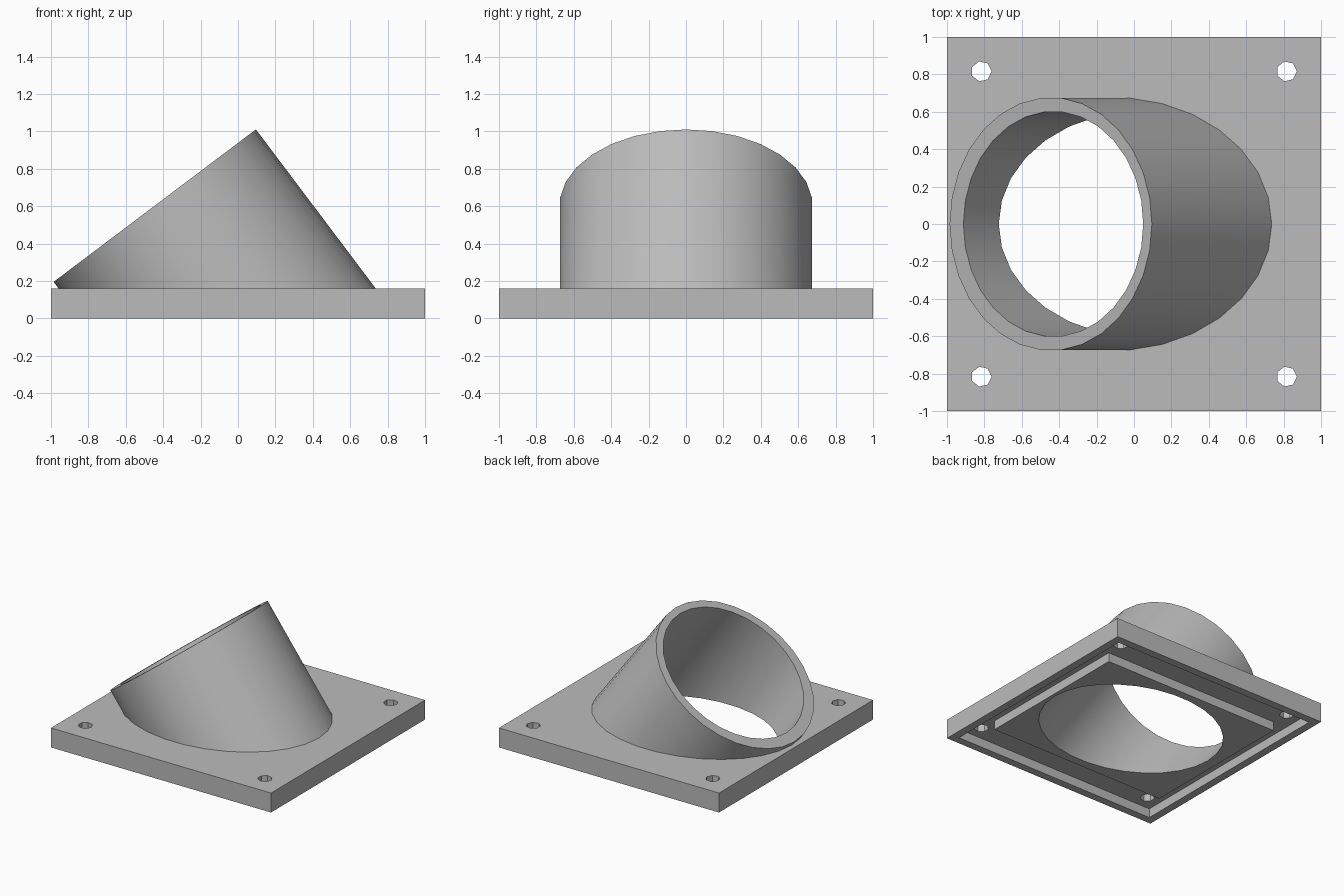
import bpy, bmesh, math
from mathutils import Matrix, Vector

old = bpy.data.objects.get("Cube")
if old:
    bpy.data.objects.remove(old, do_unlink=True)

TILT = math.radians(37)
PLATE_H = 0.16
GROOVE_D = 0.075

grey = bpy.data.materials.new("plain grey")
grey.use_nodes = True
colour = (0.5, 0.5, 0.5, 1)
grey.diffuse_color = colour
grey.node_tree.nodes["Principled BSDF"].inputs["Base Color"].default_value = colour


def prism(name, outline, z0, z1, matrix=None):
    """Solid made by extruding a flat outline from z0 to z1."""
    bm = bmesh.new()
    base = bm.faces.new([bm.verts.new((x, y, z0)) for x, y in outline])
    top = bmesh.ops.extrude_face_region(bm, geom=[base])["geom"]
    bmesh.ops.translate(bm, vec=(0, 0, z1 - z0),
                        verts=[g for g in top if isinstance(g, bmesh.types.BMVert)])
    if matrix:
        bm.transform(matrix)
    bmesh.ops.recalc_face_normals(bm, faces=bm.faces[:])
    mesh = bpy.data.meshes.new(name)
    bm.to_mesh(mesh)
    bm.free()
    mesh.materials.append(grey)
    obj = bpy.data.objects.new(name, mesh)
    bpy.context.collection.objects.link(obj)
    return obj


def rect(hx, hy):
    return [(-hx, -hy), (hx, -hy), (hx, hy), (-hx, hy)]


def ngon(r, n, cx=0, cy=0):
    turn = 2 * math.pi / n
    return [(cx + r * math.cos(i * turn), cy + r * math.sin(i * turn)) for i in range(n)]


def combine(target, tool, operation):
    """Apply a boolean and discard the tool object."""
    mod = target.modifiers.new("combine", 'BOOLEAN')
    mod.operation, mod.solver, mod.object = operation, 'EXACT', tool
    bpy.context.view_layer.objects.active = target
    bpy.ops.object.modifier_apply(modifier=mod.name)
    bpy.data.objects.remove(tool, do_unlink=True)


# Tilted frame whose origin is the centre of the upper rim
rim = Matrix.Translation(Vector((-0.445, 0, 0.603))) @ Matrix.Rotation(-TILT, 4, 'Y')

# Square plate and angled pipe, trimmed inside the plate, fused together
flange = prism("angled_pipe_flange", rect(1, 1), 0, PLATE_H)
pipe = prism("pipe", ngon(0.677, 30), -1.6, 0, rim)
combine(pipe, prism("trim_cutter", rect(3, 3), -2, PLATE_H / 2), 'DIFFERENCE')
combine(flange, pipe, 'UNION')

# Groove under the plate, around a rectangular pad
groove = prism("groove_cutter", rect(0.935, 0.935), -0.1, GROOVE_D)
combine(groove, prism("pad_cutter", rect(0.81, 0.67), -0.3, 0.3), 'DIFFERENCE')
combine(flange, groove, 'DIFFERENCE')

# Bore through the pipe and plate
combine(flange, prism("bore_cutter", ngon(0.602, 30, 0.017), -2, 0.3, rim), 'DIFFERENCE')

# Corner screw holes
for sx in (-1, 1):
    for sy in (-1, 1):
        hole = prism("hole_cutter", ngon(0.0545, 7, sx * 0.816, sy * 0.816), -0.1, 0.3)
        combine(flange, hole, 'DIFFERENCE')

# Smooth round walls, sharp edges elsewhere
bpy.ops.object.select_all(action='DESELECT')
flange.select_set(True)
bpy.context.view_layer.objects.active = flange
bpy.ops.object.shade_smooth_by_angle(angle=math.radians(30))
